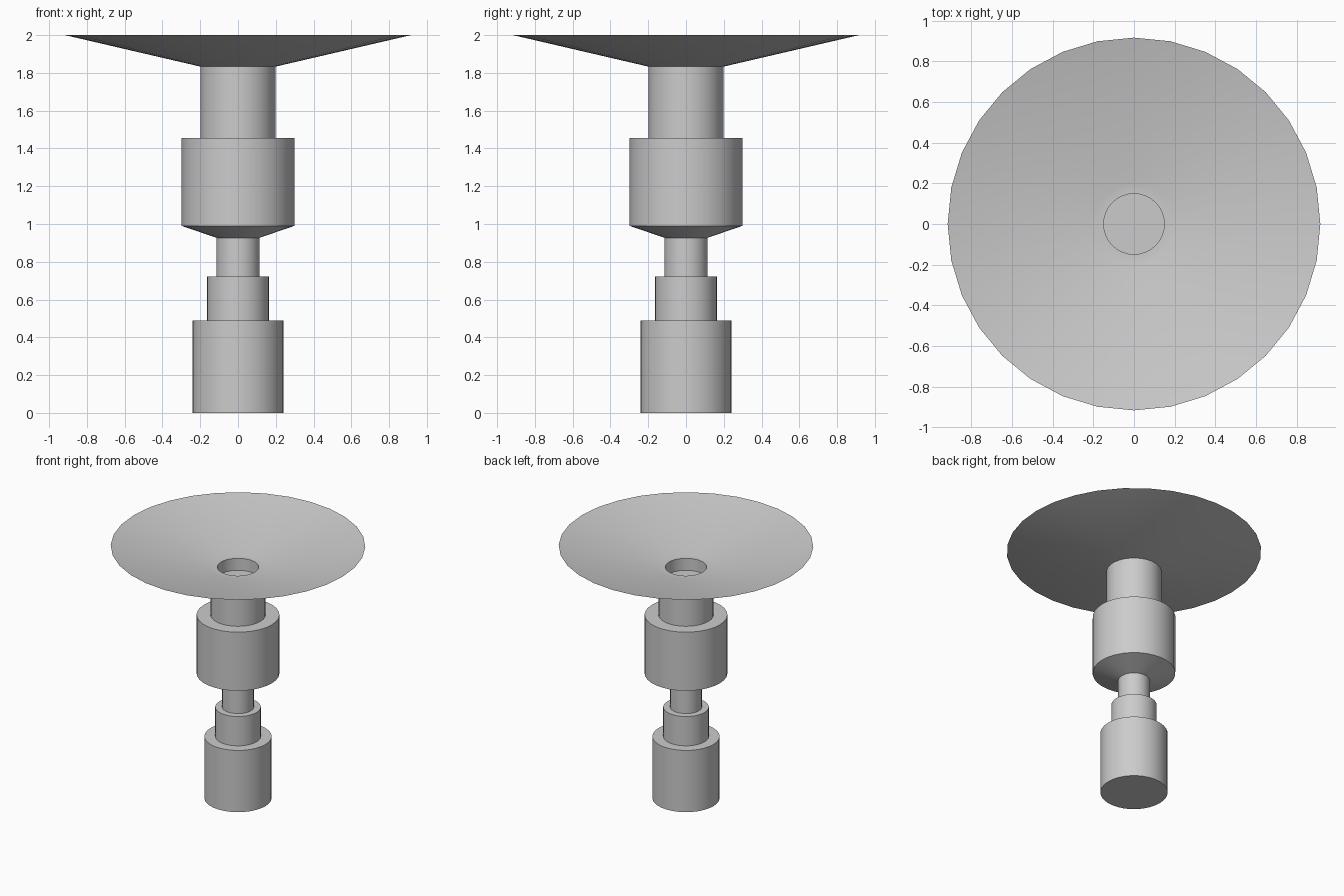
import bpy, bmesh, math
from mathutils import Matrix

if "Cube" in bpy.data.objects:
    bpy.data.objects.remove(bpy.data.objects["Cube"])

SIDES = 32


def lathe(name, profile, sides=SIDES):
    """Revolve (radius, height) points about z; radius 0 becomes a pole cap."""
    mesh = bpy.data.meshes.new(name)
    bm = bmesh.new()
    verts = [bm.verts.new((r, 0, z)) for r, z in profile]
    edges = [bm.edges.new(pair) for pair in zip(verts, verts[1:])]
    bmesh.ops.spin(bm, geom=verts + edges, cent=(0, 0, 0), axis=(0, 0, 1),
                   angle=math.tau, steps=sides, use_merge=True)
    bmesh.ops.remove_doubles(bm, verts=bm.verts, dist=1e-4)
    bmesh.ops.recalc_face_normals(bm, faces=bm.faces)
    bm.to_mesh(mesh)
    bm.free()
    obj = bpy.data.objects.new(name, mesh)
    bpy.context.collection.objects.link(obj)
    bpy.ops.object.select_all(action='DESELECT')
    obj.select_set(True)
    bpy.context.view_layer.objects.active = obj
    bpy.ops.object.shade_smooth_by_angle(angle=math.radians(30))
    return obj


# Stepped pedestal: base, collar, neck, drum with tapered underside, upper stem
lathe("pedestal", [
    (0, 0), (0.242, 0),
    (0.242, 0.49), (0.164, 0.49),
    (0.164, 0.723), (0.114, 0.723),
    (0.114, 0.927), (0.298, 0.99),
    (0.298, 1.455), (0.198, 1.455),
    (0.198, 1.833),
])

# Thin flared dish with a flat lip around a shallow central well
dish = lathe("dish", [
    (0.916, 2.0), (0.198, 1.833),
    (0.149, 1.833), (0.149, 1.738), (0, 1.738),
])
# The open dish faces upward
if sum(p.normal.z * p.area for p in dish.data.polygons) < 0:
    dish.data.flip_normals()
